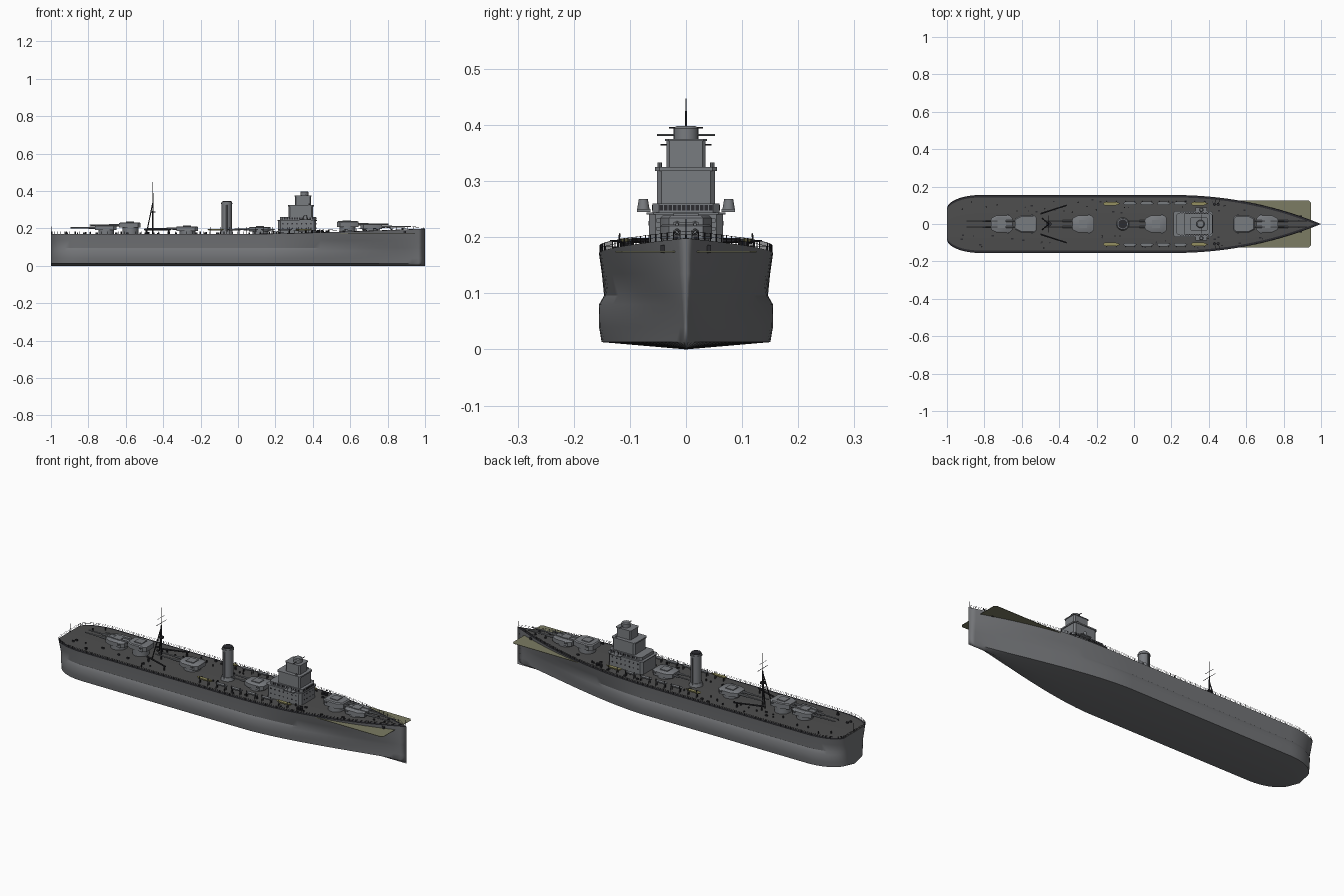
import bpy, bmesh, math, random
from mathutils import Vector, Matrix

old = bpy.data.objects.get("Cube")
if old:
    bpy.data.objects.remove(old, do_unlink=True)
random.seed(4)


def material(name, r, g, b):
    m = bpy.data.materials.new(name)
    m.use_nodes = True
    m.diffuse_color = (r, g, b, 1)
    m.node_tree.nodes["Principled BSDF"].inputs["Base Color"].default_value = (r, g, b, 1)
    return m


HULL = material("hull grey", .17, .175, .185)
STEEL = material("light steel grey", .19, .2, .215)
DECK = material("dark deck grey", .075, .075, .075)
BLACK = material("fitting black", .025, .025, .03)
OLIVE = material("olive plate", .2, .2, .125)
YELLOW = material("dull yellow", .3, .28, .12)


def finish(bm, name, *mats, smooth=True):
    bmesh.ops.recalc_face_normals(bm, faces=bm.faces)
    me = bpy.data.meshes.new(name)
    bm.to_mesh(me)
    bm.free()
    ob = bpy.data.objects.new(name, me)
    bpy.context.collection.objects.link(ob)
    for m in mats:
        me.materials.append(m)
    if smooth:
        bpy.ops.object.select_all(action='DESELECT')
        ob.select_set(True)
        bpy.context.view_layer.objects.active = ob
        bpy.ops.object.shade_smooth_by_angle(angle=math.radians(32))
    return ob


def box(bm, x0, x1, y0, y1, z0, z1):
    mid = Vector((x0 + x1, y0 + y1, z0 + z1)) / 2
    size = Matrix.Diagonal((x1 - x0, y1 - y0, z1 - z0, 1))
    bmesh.ops.create_cube(bm, size=1, matrix=Matrix.Translation(mid) @ size)


def rod(bm, a, b, r0, r1=None, seg=6):
    a, b = Vector(a), Vector(b)
    turn = (b - a).to_track_quat('Z', 'Y').to_matrix().to_4x4()
    bmesh.ops.create_cone(bm, cap_ends=True, segments=seg, radius1=r0,
                          radius2=r0 if r1 is None else r1, depth=(b - a).length,
                          matrix=Matrix.Translation((a + b) / 2) @ turn)


def prism(bm, plan, z0, z1, top=1.0):
    """Plan outline raised from z0 to z1, its top scaled about its middle."""
    cx = sum(p[0] for p in plan) / len(plan)
    low = [bm.verts.new((x, y, z0)) for x, y in plan]
    high = [bm.verts.new((cx + (x - cx) * top, y * top, z1)) for x, y in plan]
    bm.faces.new(low[::-1])
    bm.faces.new(high)
    for i in range(len(plan)):
        j = (i + 1) % len(plan)
        bm.faces.new((low[i], low[j], high[j], high[i]))


def chamfered(x0, x1, h, c):
    return [(x0 + c, -h), (x1 - c, -h), (x1, c - h), (x1, h - c),
            (x1 - c, h), (x0 + c, h), (x0, h - c), (x0, c - h)]


# Hull lines
def stern(x, least):
    s = min(1, max(0, (-.82 - x) / .18))
    return least + (1 - least) * math.sqrt(1 - s * s)


def deck_half(x):
    t = max(0, (x - .2) / .8)
    return .155 * (1 - t ** 2.1) * stern(x, .52)


def low_half(x):
    t = max(0, (x - .15) / .85)
    return .155 * (1 - t ** 1.6) ** 1.3 * stern(x, .3)


def deck_z(x):
    return .17 + .028 * max(0, (x - .1) / .9) ** 1.3


def section(x):
    lo, hi, zd = low_half(x), deck_half(x), deck_z(x)
    step = min(1, lo / .1)
    mix = lambda k: lo + (hi - lo) * k
    return [(0, 0), (lo * .97, .013), (lo, .04), (mix(.2), .08),
            (max(0, mix(.4) - .009 * step), .096), (max(0, mix(.75) - .005 * step), .135),
            (hi, zd), (max(0, hi - .013), zd + .001), (0, zd + .001)]


stations = [-1 + .18 * (1 - math.cos(i * math.pi / 20)) for i in range(10)]
stations += [-.82 + i * .08 for i in range(13)] + [.16 + i * .035 for i in range(24)] + [1]
bm = bmesh.new()
rows = [[bm.verts.new((x, y, z)) for y, z in section(x)] for x in stations]
for a, b in zip(rows, rows[1:]):
    for k in range(len(a) - 1):
        f = bm.faces.new((a[k], b[k], b[k + 1], a[k + 1]))
        f.material_index = (0, 0, 0, 0, 0, 0, 1, 2)[k]
bm.faces.new(rows[0])
bmesh.ops.remove_doubles(bm, verts=bm.verts, dist=1e-5)
hull = finish(bm, "hull", HULL, BLACK, DECK)
hull.modifiers.new("Mirror", 'MIRROR').use_axis = (False, True, False)

# Flat olive plate under the bow deck
bm = bmesh.new()
plan = chamfered(.5, .945, .126, .012)
prism(bm, plan, .173, .175)
finish(bm, "bow_plate", OLIVE, smooth=False)

# Guard rail round the deck edge
bm = bmesh.new()
path = [(-1, 0)] + [(x, deck_half(x) - .002) for x in stations[:10]]
path += [(-.82 + i * .0303, deck_half(-.82 + i * .0303) - .002) for i in range(1, 60)] + [(.993, 0)]
for side in (-1, 1):
    for (xa, ya), (xb, yb) in zip(path, path[1:]):
        a, b = Vector((xa, ya * side, deck_z(xa))), Vector((xb, yb * side, deck_z(xb)))
        rod(bm, a, a + Vector((0, 0, .014)), .001, seg=4)
        for h in (.007, .013):
            rod(bm, a + Vector((0, 0, h)), b + Vector((0, 0, h)), .0005, seg=3)
rod(bm, (.992, 0, .195), (.992, 0, .232), .0015, .0008)
rod(bm, (-.995, 0, .17), (-.995, 0, .217), .0015, .0008)
finish(bm, "deck_railing", BLACK, smooth=False)


# Main gun turrets: centre x, floor, roof, facing, barrel length
def turret(name, x, z0, z1, face, reach):
    bm = bmesh.new()
    rod(bm, (x, 0, .165), (x, 0, z0 + .002), .042, seg=24)
    plan = [(-.055, -.032), (-.04, -.046), (.028, -.046), (.06, -.03),
            (.06, .03), (.028, .046), (-.04, .046), (-.055, .032)]
    plan = [(x + px * face, py) for px, py in plan]
    mid = z0 + (z1 - z0) * .75
    prism(bm, plan, z0, mid)
    prism(bm, plan, mid, z1 - .004, .9)
    box(bm, x - .025, x + .02, -.022, .022, z1 - .005, z1)
    box(bm, x - .03 * face - .005, x - .03 * face + .005, -.053, .053, mid - .008, mid - .001)
    zb = z0 + (mid - z0) * .55
    for y in (-.016, .016):
        rod(bm, (x + .05 * face, y, zb), (x + (.06 + reach * .35) * face, y, zb), .0065, .005, 10)
        rod(bm, (x + .06 * face, y, zb), (x + (.06 + reach) * face, y, zb), .0042, .003, 10)
    finish(bm, name, STEEL)


turret("forward_lower_turret", .71, .197, .227, 1, .155)
turret("forward_upper_turret", .585, .208, .243, 1, .16)
turret("middle_forward_turret", .12, .183, .212, -1, .09)
turret("middle_aft_turret", -.27, .187, .215, -1, .15)
turret("aft_upper_turret", -.575, .204, .236, -1, .16)
turret("aft_lower_turret", -.705, .191, .221, -1, .13)

# Bridge tower in stepped tiers
bm = bmesh.new()
prism(bm, chamfered(.215, .418, .066, .012), .165, .24)
prism(bm, chamfered(.21, .423, .07, .012), .24, .244)
prism(bm, chamfered(.225, .418, .06, .012), .244, .26)
prism(bm, chamfered(.27, .402, .052, .008), .26, .322)
prism(bm, chamfered(.266, .406, .055, .008), .318, .325)
prism(bm, chamfered(.305, .39, .035, .006), .325, .374)
prism(bm, chamfered(.302, .393, .037, .006), .371, .375)
rod(bm, (.355, 0, .374), (.355, 0, .394), .022, seg=24)
rod(bm, (.355, 0, .394), (.355, 0, .398), .022, .017, 24)
rod(bm, (.36, -.052, .382), (.36, .052, .382), .002, seg=8)
for side in (-1, 1):
    box(bm, .33, .39, side * .075 - .012, side * .075 + .012, .245, .25)
    rod(bm, (.36, side * .076, .25), (.36, side * .076, .268), .011, .008, 12)
    rod(bm, (.38, side * .047, .32), (.38, side * .047, .333), .004, seg=8)
finish(bm, "bridge_tower", STEEL)

# Bridge windows and portholes
bm = bmesh.new()
for i in range(12):
    y = -.044 + i * .008
    box(bm, .417, .419, y - .003, y + .003, .248, .257)
for side in (-1, 1):
    for i in range(12):
        x = .25 + i * .0135
        box(bm, x - .004, x + .004, side * .06 - .001, side * .06 + .001, .248, .257)
    for z in (.2, .225):
        for i in range(7):
            x = .24 + i * .025
            rod(bm, (x, side * .065, z), (x, side * .067, z), .004, seg=10)
        for y in (.012, .036):
            rod(bm, (.417, side * y, z), (.419, side * y, z), .004, seg=10)
finish(bm, "bridge_windows", BLACK, smooth=False)

# Funnel with rim, dark mouth and side pipes
bm = bmesh.new()
rod(bm, (-.06, 0, .165), (-.06, 0, .19), .036, .03, 28)
rod(bm, (-.06, 0, .18), (-.06, 0, .342), .027, seg=28)
rod(bm, (-.06, 0, .33), (-.06, 0, .336), .03, seg=28)
for y in (-.03, .03):
    rod(bm, (-.06, y, .17), (-.06, y, .325), .003, seg=8)
finish(bm, "funnel", STEEL)
bm = bmesh.new()
rod(bm, (-.06, 0, .341), (-.06, 0, .346), .024, seg=28)
finish(bm, "funnel_mouth", BLACK)

# Tripod mast, yards and cargo booms
bm = bmesh.new()
rod(bm, (-.455, 0, .165), (-.455, 0, .35), .0045, .003, 8)
rod(bm, (-.455, 0, .35), (-.455, 0, .447), .0025, .001, 8)
rod(bm, (-.455, 0, .285), (-.455, 0, .291), .014, seg=12)
rod(bm, (-.455, -.045, .365), (-.455, .045, .365), .0012)
rod(bm, (-.455, -.03, .395), (-.455, .03, .395), .001)
for side in (-1, 1):
    rod(bm, (-.49, side * .03, .17), (-.455, 0, .34), .003)
    rod(bm, (-.5, side * .055, .194), (-.36, side * .1, .194), .005, .004)
    for x, y in ((-.49, .058), (-.37, .097)):
        rod(bm, (x, side * y, .168), (x, side * y, .194), .004)
finish(bm, "tripod_mast_and_booms", BLACK)


# Ship's boats in cradles
def boat(bm, x, y, length, z):
    for z0, z1, grow in ((z, z + .008, 1.25),):
        plan = [(-.4, -.4), (.25, -.4), (.5, 0), (.25, .4), (-.4, .4), (-.5, 0)]
        prism(bm, [(x + px * length, py * .018) for px, py in plan], z0, z1, grow)
        for v in bm.verts[-6:]:
            v.co.y = y + v.co.y
        for v in bm.verts[-12:-6]:
            v.co.y = y + v.co.y


yellow_boats, dark_boats, davits = bmesh.new(), bmesh.new(), bmesh.new()
for side in (-1, 1):
    for x in (-.12, .35):
        yellow_boats.verts.ensure_lookup_table()
        boat(yellow_boats, x, side * .109, .075, .19)
    for x in (-.02, .07, .16, .25):
        boat(dark_boats, x, side * .11, .06, .188)
    for x in (-.12, -.02, .07, .16, .25, .35):
        for end in (-.025, .025):
            rod(davits, (x + end, side * .11, .168), (x + end, side * .11, .192), .002)
            rod(davits, (x + end, side * .122, .17), (x + end, side * .118, .207), .0015)
    for x in (.43, .45):
        rod(davits, (x, side * .105, .17), (x, side * .105, .192), .008, seg=10)
        rod(davits, (x, side * .105, .19), (x + .01, side * .135, .194), .0015)
finish(yellow_boats, "yellow_boats", YELLOW)
finish(dark_boats, "grey_boats", STEEL)
finish(davits, "boat_davits", BLACK)

# Small vents, bollards and lockers on deck, and hawse pipes
bm = bmesh.new()
for i in range(70):
    x = random.uniform(-.93, .8)
    y = random.uniform(.058, .13) * random.choice((-1, 1))
    if abs(y) < deck_half(x) - .02:
        z = deck_z(x)
        if i % 3:
            rod(bm, (x, y, z), (x, y, z + random.uniform(.006, .014)), .0035, seg=8)
        else:
            box(bm, x - .006, x + .006, y - .004, y + .004, z, z + .008)
for side in (-1, 1):
    for x in (.82, .88):
        rod(bm, (x, side * .018, deck_z(x)), (x, side * .018, deck_z(x) + .008), .005, seg=8)
    y = deck_half(.89)
    box(bm, .885, .897, side * y - .004, side * y + .003, .172, .186)
finish(bm, "deck_fittings", BLACK)
